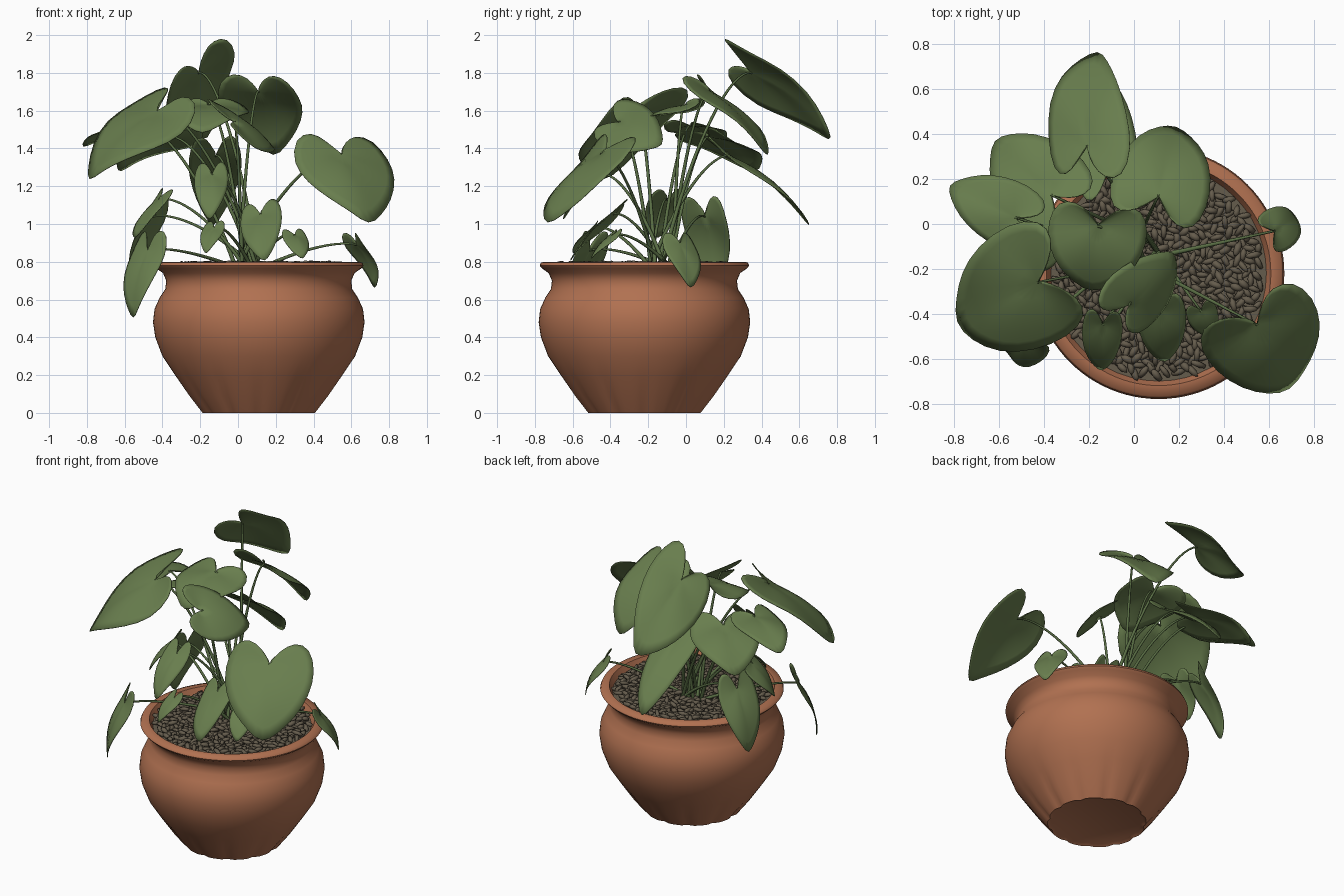
import bpy, bmesh, math, random
from mathutils import Vector, Matrix

if "Cube" in bpy.data.objects:
    bpy.data.objects.remove(bpy.data.objects["Cube"])

random.seed(4)
CX, CY = 0.11, -0.22          # pot axis


def material(name, rgb):
    m = bpy.data.materials.new(name)
    m.diffuse_color = (*rgb, 1)
    m.use_nodes = True
    m.node_tree.nodes["Principled BSDF"].inputs["Base Color"].default_value = m.diffuse_color
    return m


TERRACOTTA = material("terracotta", (0.44, 0.165, 0.082))
GREEN = material("leaf green", (0.14, 0.208, 0.076))
STEM = material("stem green", (0.10, 0.155, 0.058))
STONE = material("pebble brown", (0.13, 0.107, 0.073))


def to_object(bm, name, mat, smooth=True):
    me = bpy.data.meshes.new(name)
    bm.to_mesh(me)
    bm.free()
    me.materials.append(mat)
    for p in me.polygons:
        p.use_smooth = smooth
    ob = bpy.data.objects.new(name, me)
    bpy.context.collection.objects.link(ob)
    return ob


# Pot: lathed profile with shallow flutes pressed in near the foot
PROFILE = [(0.28, 0.01), (0.30, 0.0), (0.37, 0.09), (0.445, 0.20), (0.51, 0.30),
           (0.548, 0.40), (0.56, 0.48), (0.552, 0.55), (0.525, 0.61), (0.495, 0.655), (0.49, 0.70),
           (0.507, 0.74), (0.543, 0.765), (0.555, 0.78), (0.547, 0.797), (0.50, 0.80), (0.47, 0.74)]
SEG = 96
bm = bmesh.new()
rings = []
for r, z in PROFILE:
    ring = []
    for i in range(SEG):
        a = 2 * math.pi * i / SEG
        flute = max(0, math.cos(12 * a)) ** 2 * 0.013 * max(0, 1 - z / 0.24)
        rr = r - flute
        ring.append(bm.verts.new((CX + rr * math.cos(a), CY + rr * math.sin(a), z)))
    rings.append(ring)
for lo, hi in zip(rings, rings[1:]):
    for i in range(SEG):
        j = (i + 1) % SEG
        bm.faces.new((lo[i], lo[j], hi[j], hi[i]))
bm.faces.new(rings[0][::-1])
pot = to_object(bm, "pot", TERRACOTTA)
bpy.context.view_layer.objects.active = pot
pot.select_set(True)
bpy.ops.object.shade_smooth_by_angle(angle=math.radians(62))
pot.select_set(False)

# Soil disc under the pebbles
bm = bmesh.new()
bmesh.ops.create_circle(bm, cap_ends=True, segments=48, radius=0.48,
                        matrix=Matrix.Translation((CX, CY, 0.762)))
to_object(bm, "soil", STONE, False)

# Pebbles: stretched stones scattered in a spiral
bm = bmesh.new()
COUNT = 520
for i in range(COUNT):
    r = 0.462 * math.sqrt((i + 0.5) / COUNT)
    a = i * 2.39996
    mat = (Matrix.Translation((CX + r * math.cos(a), CY + r * math.sin(a), random.uniform(0.77, 0.79)))
           @ Matrix.Rotation(random.uniform(0, math.pi), 4, 'Z')
           @ Matrix.Rotation(random.uniform(-0.4, 0.4), 4, 'Y')
           @ Matrix.Diagonal((random.uniform(0.032, 0.044), random.uniform(0.014, 0.019), 0.015, 1)))
    bmesh.ops.create_icosphere(bm, subdivisions=1, radius=1, matrix=mat)
to_object(bm, "pebbles", STONE)

# Half outline of a broad heart leaf: (along midrib, across)
HALF = [(-0.05, 0.03), (-0.2, 0.2), (-0.33, 0.5), (-0.27, 0.86), (0.05, 1.04), (0.38, 0.96),
        (0.68, 0.70), (0.9, 0.34)]
OUTLINE = HALF + [(1.06, 0)] + [(u, -v) for u, v in reversed(HALF)]


def leaf(name, notch, tip, half_width, tilt=0.0):
    """Heart leaf from notch to tip; tilt lifts its right-hand edge."""
    a = Vector(notch)
    d = Vector(tip) - a
    s = Vector((d.y, -d.x, 0)).normalized() * half_width
    s.z = tilt
    n = s.cross(d).normalized()
    size = d.length
    phase = random.uniform(0, 6)
    bm = bmesh.new()
    centre = bm.verts.new(a)
    prev = None
    for k in (0.35, 0.7, 1.0):
        ring = []
        for i, (u, v) in enumerate(OUTLINE):
            u, v = u * k, v * k
            lift = (0.38 * size * max(u, 0) * (1 - u) - 0.16 * half_width * v * v
                    + 0.07 * half_width * k * k * math.sin(i * 1.3 + phase))
            ring.append(bm.verts.new(a + d * u + s * v + n * lift))
        for i in range(len(ring) - 1):
            if prev is None:
                bm.faces.new((centre, ring[i + 1], ring[i]))
            else:
                bm.faces.new((prev[i], prev[i + 1], ring[i + 1], ring[i]))
        prev = ring
    bm.normal_update()
    if sum(f.normal.dot(n) for f in bm.faces) < 0:
        bmesh.ops.reverse_faces(bm, faces=bm.faces[:])
    ob = to_object(bm, name, GREEN)
    sub = ob.modifiers.new("round", 'SUBSURF')
    sub.levels = sub.render_levels = 1
    ob.modifiers.new("thickness", 'SOLIDIFY').thickness = 0.004


# Leaves: notch, tip, half width, optional tilt
LEAVES = {
    "top_leaf": ((-0.21, 0.35, 1.80), (-0.17, 0.77, 1.47), 0.18, 0.14),
    "back_right_leaf": ((0.11, 0.13, 1.70), (0.19, 0.44, 1.38), 0.22),
    "back_low_leaf": ((-0.12, 0.24, 1.36), (-0.13, 0.65, 1.00), 0.14),
    "back_left_leaf": ((-0.37, 0.13, 1.46), (-0.62, 0.37, 1.29), 0.21),
    "far_left_leaf": ((-0.53, 0.03, 1.52), (-0.82, 0.17, 1.42), 0.15),
    "big_left_leaf": ((-0.43, -0.26, 1.60), (-0.79, -0.44, 1.25), 0.28, 0.07),
    "centre_leaf": ((-0.16, -0.01, 1.63), (-0.19, -0.30, 1.50), 0.22),
    "front_centre_leaf": ((-0.02, -0.36, 1.54), (0.17, -0.13, 1.42), 0.14, -0.12),
    "front_left_leaf": ((-0.14, -0.45, 1.26), (-0.15, -0.65, 1.03), 0.09),
    "front_low_leaf": ((0.12, -0.39, 1.05), (0.14, -0.61, 0.81), 0.11, -0.03),
    "front_small_leaf": ((-0.13, -0.49, 0.98), (-0.17, -0.60, 0.85), 0.06),
    "right_small_leaf": ((0.30, -0.39, 0.94), (0.34, -0.50, 0.82), 0.07),
    "big_right_leaf": ((0.55, -0.45, 1.37), (0.69, -0.73, 1.01), 0.27),
    "right_hanging_leaf": ((0.63, -0.03, 0.89), (0.73, 0.03, 0.67), 0.10),
    "left_hanging_leaf": ((-0.48, -0.51, 0.86), (-0.56, -0.59, 0.51), 0.12),
    "left_low_leaf": ((-0.42, -0.10, 1.13), (-0.55, -0.15, 0.93), 0.11),
    "left_back_leaf": ((-0.45, 0.10, 1.04), (-0.57, 0.15, 0.68), 0.13),
}

# Stems: arched tapering stalks from the root cluster to each notch
curve = bpy.data.curves.new("stems", 'CURVE')
curve.dimensions = '3D'
curve.bevel_depth = 0.009
curve.bevel_resolution = 1
curve.resolution_u = 6
curve.materials.append(STEM)
for idx, (name, spec) in enumerate(LEAVES.items()):
    leaf(name, *spec)
    a = Vector(spec[0])
    ang = idx * 2.4
    root = Vector((0.05 + 0.06 * math.cos(ang), -0.13 + 0.06 * math.sin(ang), 0.76))
    mid = root.lerp(a, 0.3)
    mid.z = root.z + 0.6 * (a.z - root.z)
    bend = root.lerp(a, 0.75)
    bend.z = a.z + 0.03
    sp = curve.splines.new('NURBS')
    sp.points.add(3)
    for p, co, rad in zip(sp.points, (root, mid, bend, a), (1.3, 1.0, 0.75, 0.6)):
        p.co = (*co, 1)
        p.radius = rad
    sp.order_u = 4
    sp.use_endpoint_u = True
    sp.use_smooth = True
stems = bpy.data.objects.new("stems", curve)
bpy.context.collection.objects.link(stems)
bpy.context.view_layer.objects.active = stems
stems.select_set(True)
bpy.ops.object.convert(target='MESH')
